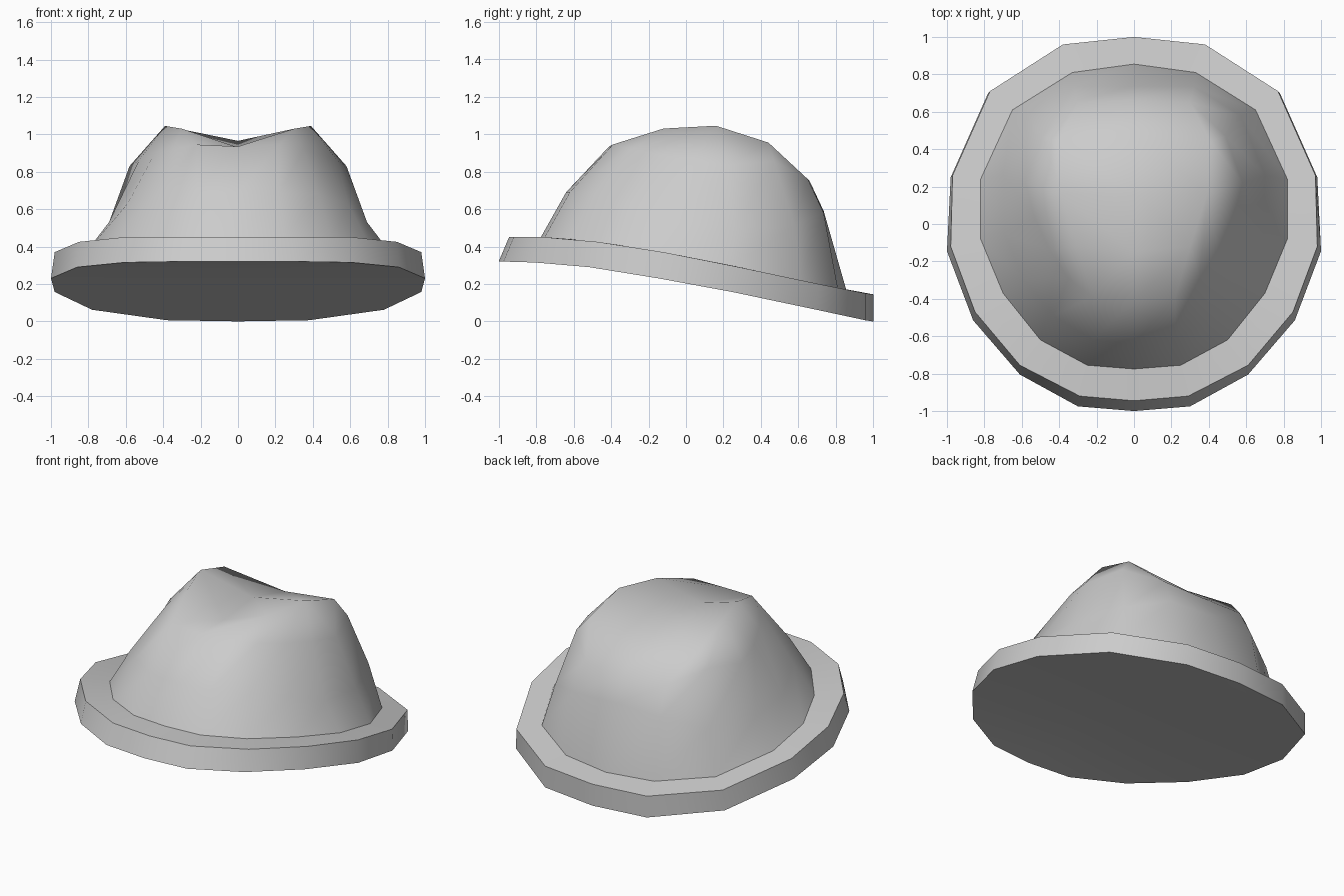
import bpy
import bmesh
from math import radians

default = bpy.data.objects.get("Cube")
if default:
    bpy.data.objects.remove(default, do_unlink=True)

felt = bpy.data.materials.new("grey_felt")
felt.use_nodes = True
felt.diffuse_color = (0.6, 0.6, 0.6, 1)
felt.node_tree.nodes["Principled BSDF"].inputs["Base Color"].default_value = (0.6, 0.6, 0.6, 1)


def full_loop(half):
    """Close a front-to-back half outline with its mirror image."""
    return half + [(-x, y, z) for x, y, z in reversed(half[1:-1])]


def loft(name, halves, angle):
    """Skin a stack of half outlines, merging repeated points."""
    bm = bmesh.new()
    cache = {}

    def vert(co):
        if co not in cache:
            cache[co] = bm.verts.new(co)
        return cache[co]

    rows = [[vert(p) for p in full_loop(h)] for h in halves]
    for a, b in zip(rows, rows[1:]):
        for i in range(len(a)):
            j = (i + 1) % len(a)
            corners = list(dict.fromkeys((a[i], a[j], b[j], b[i])))
            if len(corners) > 2 and not bm.faces.get(corners):
                bm.faces.new(corners)
    mesh = bpy.data.meshes.new(name)
    bm.to_mesh(mesh)
    bm.free()
    mesh.materials.append(felt)
    obj = bpy.data.objects.new(name, mesh)
    bpy.context.collection.objects.link(obj)
    bpy.ops.object.select_all(action="DESELECT")
    obj.select_set(True)
    bpy.context.view_layer.objects.active = obj
    bpy.ops.object.shade_smooth_by_angle(angle=radians(angle))


# Brim: sloping oval slab, low at the back
under = [(0, -1, .32), (.3, -.975, .32), (.61, -.805, .315), (.86, -.515, .29), (1, -.145, .23),
         (.98, .25, .157), (.78, .7, .062), (.38, .96, .006), (0, 1, 0)]
upper = [(0, -.945, .45), (.29, -.92, .45), (.61, -.755, .45), (.85, -.47, .425), (.98, -.12, .37),
         (.97, .26, .295), (.77, .71, .2), (.38, .96, .15), (0, 1, .145)]
base = [(0, -.775, .45), (.25, -.755, .45), (.5, -.62, .44), (.7, -.37, .41), (.82, -.08, .36),
        (.82, .24, .3), (.65, .61, .22), (.33, .81, .18), (0, .855, .17)]
spine = [(0, y, z) for x, y, z in under]
loft("brim", [spine, under, upper, base], 35)

# Crown: flared lower band, upper wall, then ridges either side of a valley
band = [(0, -.64, .69), (.22, -.62, .69), (.43, -.49, .68), (.59, -.3, .63), (.69, -.05, .53),
        (.7, .26, .5), (.57, .58, .51), (.32, .735, .58), (0, .735, .59)]
shoulder = [(0, -.41, .935), (.22, -.39, .945), (.35, -.29, .92), (.45, -.14, .89), (.53, .03, .86),
            (.58, .22, .83), (.49, .47, .855), (.3, .65, .76), (0, .66, .75)]
ridge_front, ridge_mid, ridge_back = (.3, -.12, 1.03), (.39, .16, 1.045), (.41, .44, .955)
valley_front, valley_mid, valley_back = (0, -.15, .93), (0, .16, .965), (0, .5, .875)
ridge = [valley_front] + [ridge_front] * 2 + [ridge_mid] * 3 + [ridge_back] * 2 + [valley_back]
valley = [valley_front] * 3 + [valley_mid] * 3 + [valley_back] * 3
loft("crown", [base, band, shoulder, ridge, valley], 70)
